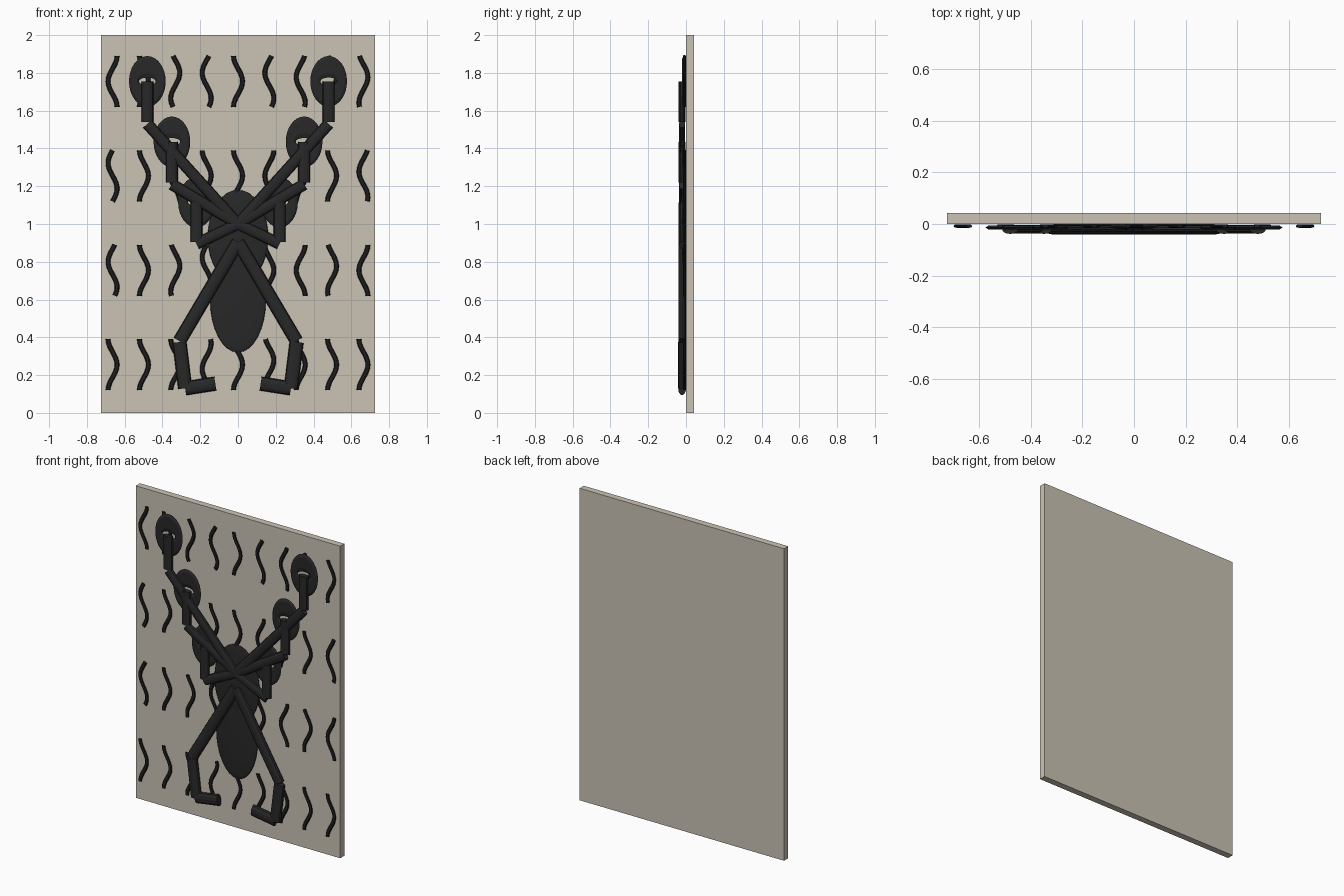
import bpy, bmesh, math
from mathutils import Vector, Matrix

if "Cube" in bpy.data.objects:
    bpy.data.objects.remove(bpy.data.objects["Cube"])


def material(name, rgb):
    m = bpy.data.materials.new(name)
    m.diffuse_color = (*rgb, 1)
    m.use_nodes = True
    m.node_tree.nodes["Principled BSDF"].inputs["Base Color"].default_value = m.diffuse_color
    return m


BEIGE = material("warm beige", (0.60, 0.55, 0.46))
DARK = material("charcoal", (0.021, 0.021, 0.022))
INK = material("ink black", (0.012, 0.012, 0.012))


def finish(name, bm, mat, smooth=False):
    bmesh.ops.recalc_face_normals(bm, faces=bm.faces)
    me = bpy.data.meshes.new(name)
    bm.to_mesh(me)
    bm.free()
    me.materials.append(mat)
    for p in me.polygons:
        p.use_smooth = smooth
    ob = bpy.data.objects.new(name, me)
    bpy.context.collection.objects.link(ob)
    return ob


def rod(bm, a, b, r, y=-0.021, flat=0.55):
    """Cylinder between two (x, z) points, flattened in y."""
    a, b = Vector((a[0], 0, a[1])), Vector((b[0], 0, b[1]))
    d = b - a
    mat = (Matrix.Translation((0, y, 0)) @ Matrix.Diagonal((1, flat, 1, 1))
           @ Matrix.Translation((a + b) / 2)
           @ d.to_track_quat('Z', 'Y').to_matrix().to_4x4())
    bmesh.ops.create_cone(bm, cap_ends=True, segments=12, radius1=r, radius2=r,
                          depth=d.length, matrix=mat)


def ellipsoid(name, z, rx, rz, ry, y):
    bm = bmesh.new()
    bmesh.ops.create_uvsphere(
        bm, u_segments=32, v_segments=16, radius=1,
        matrix=Matrix.Translation((0, y, z)) @ Matrix.Diagonal((rx, ry, rz, 1)))
    return finish(name, bm, DARK, True)


def ring_pad(name, x, z):
    """Thin oval pad with a small slot-like hole, bevelled to its rims."""
    bm = bmesh.new()
    profile = [(0.097, 0.134, -0.014), (0.085, 0.118, -0.021), (0.055, 0.045, -0.021),
               (0.044, 0.02, -0.014), (0.055, 0.045, -0.006), (0.085, 0.118, -0.006)]
    n = 32
    loops = []
    for rx, rz, y in profile:
        loops.append([bm.verts.new((x + rx * math.cos(i * math.tau / n), y,
                                    z + rz * math.sin(i * math.tau / n))) for i in range(n)])
    for k in range(len(loops)):
        p, q = loops[k], loops[(k + 1) % len(loops)]
        for i in range(n):
            j = (i + 1) % n
            bm.faces.new((p[i], p[j], q[j], q[i]))
    return finish(name, bm, DARK)


# Back panel
bm = bmesh.new()
bmesh.ops.create_cube(bm, size=1, matrix=Matrix.Translation((0, 0.021, 1))
                      @ Matrix.Diagonal((1.45, 0.042, 2, 1)))
finish("panel", bm, BEIGE)

# Wavy strokes; each digit is the phase in steps of 30 degrees
PHASES = [(3, 9, 11, 5, 9, 5, 4, 10, 10), (6, 9, 3, 9, 9, 3, 9, 9, 4),
          (5, 9, 10, 6, 10, 9, 3, 10, 3), (9, 9, 9, 2, 9, 10, 9, 9, 9)]
STEPS, SIDES = 14, 8
for row, phases in enumerate(PHASES):
    bm = bmesh.new()
    for col, ph in enumerate(phases):
        cx, top = (col - 4) * 0.166, 1.89 - 0.5 * row
        prev = None
        for s in range(STEPS + 1):
            t = s / STEPS
            ang = ph * math.pi / 6 + math.tau * t
            px, pz = cx + 0.024 * math.sin(ang), top - 0.27 * t
            # in-plane direction across the stroke
            across = Vector((0.27, 0, 0.024 * math.tau * math.cos(ang))).normalized()
            ring = []
            for i in range(SIDES):
                a = i * math.tau / SIDES
                v = Vector((px, -0.008 + 0.007 * math.sin(a), pz)) + across * 0.0125 * math.cos(a)
                ring.append(bm.verts.new(v))
            if prev:
                for i in range(SIDES):
                    j = (i + 1) % SIDES
                    bm.faces.new((prev[i], prev[j], ring[j], ring[i]))
            else:
                bm.faces.new(ring)
            prev = ring
        bm.faces.new(prev)
    finish(f"wavy_strokes_row_{row + 1}", bm, INK)

# Body
ellipsoid("thorax", 0.93, 0.16, 0.25, 0.014, -0.01)
ellipsoid("abdomen", 0.60, 0.148, 0.28, 0.014, -0.01)

# Limbs and pads on both sides
ARMS = [(0.48, 1.755, 1.54), (0.35, 1.435, 1.22), (0.22, 1.115, 0.905)]
for side, s in (("left", -1), ("right", 1)):
    for k, (x, ztop, zelbow) in enumerate(ARMS):
        ring_pad(f"{side}_pad_{k + 1}", s * x, ztop)
        bm = bmesh.new()
        rod(bm, (s * x, ztop), (s * x, zelbow), 0.032)
        rod(bm, (s * x, zelbow - 0.01), (0, 1.0), 0.03)
        finish(f"{side}_arm_{k + 1}", bm, DARK)
    bm = bmesh.new()
    rod(bm, (0, 0.905), (s * 0.31, 0.38), 0.035)
    rod(bm, (s * 0.31, 0.375), (s * 0.28, 0.13), 0.037)
    rod(bm, (s * 0.28, 0.13), (s * 0.12, 0.155), 0.037)
    finish(f"{side}_hind_leg", bm, DARK)
